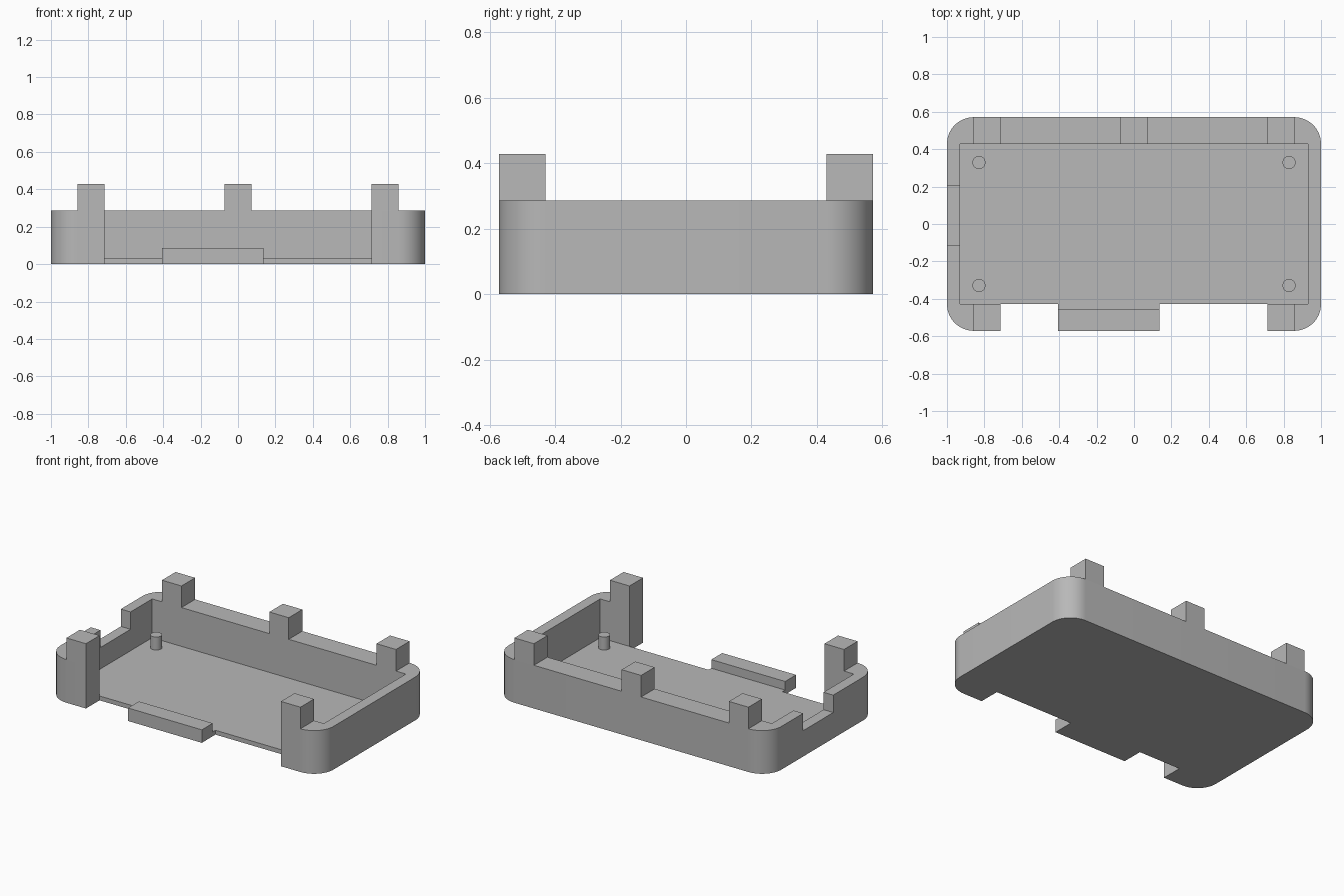
import bpy
import bmesh
from math import cos, sin, radians

default = bpy.data.objects.get("Cube")
if default:
    bpy.data.objects.remove(default, do_unlink=True)

# Plan dimensions
HX, HY, WALL_Z = 1.0, 0.571, 0.286
IN_X, IN_Y, FLOOR = 0.929, 0.429, 0.029
RADIUS, POST_TOP = 0.143, 0.429
OPEN_X = 0.714

grey = bpy.data.materials.new("plain grey")
grey.use_nodes = True
COLOUR = (0.48, 0.48, 0.48, 1)
grey.diffuse_color = COLOUR
grey.node_tree.nodes["Principled BSDF"].inputs["Base Color"].default_value = COLOUR


def prism(name, outline, z0, z1):
    """Extrude a closed outline upward from z0 to z1."""
    bm = bmesh.new()
    face = bm.faces.new([bm.verts.new((x, y, z0)) for x, y in outline])
    top = bmesh.ops.extrude_face_region(bm, geom=[face])["geom"]
    bmesh.ops.translate(bm, vec=(0, 0, z1 - z0),
                        verts=[g for g in top if isinstance(g, bmesh.types.BMVert)])
    bmesh.ops.recalc_face_normals(bm, faces=bm.faces)
    mesh = bpy.data.meshes.new(name)
    bm.to_mesh(mesh)
    bm.free()
    mesh.materials.append(grey)
    obj = bpy.data.objects.new(name, mesh)
    bpy.context.collection.objects.link(obj)
    return obj


def box(name, x0, x1, y0, y1, z0, z1):
    return prism(name, [(x0, y0), (x1, y0), (x1, y1), (x0, y1)], z0, z1)


def arc(cx, cy, r, start, sweep, steps):
    angles = [radians(start + sweep * i / steps) for i in range(steps + 1)]
    return [(cx + r * cos(a), cy + r * sin(a)) for a in angles]


def activate(obj):
    bpy.ops.object.select_all(action='DESELECT')
    obj.select_set(True)
    bpy.context.view_layer.objects.active = obj


def cut(target, cutter):
    cutter.hide_render = True
    mod = target.modifiers.new("cut", 'BOOLEAN')
    mod.operation = 'DIFFERENCE'
    mod.solver = 'EXACT'
    mod.object = cutter
    activate(target)
    bpy.ops.object.modifier_apply(modifier=mod.name)
    bpy.data.objects.remove(cutter, do_unlink=True)


def smooth(obj):
    activate(obj)
    bpy.ops.object.shade_smooth_by_angle(angle=radians(30))


# Tray with rounded upright corners
outline = []
for i, (sx, sy) in enumerate([(1, 1), (-1, 1), (-1, -1), (1, -1)]):
    outline += arc(sx * (HX - RADIUS), sy * (HY - RADIUS), RADIUS, 90 * i, 90, 16)
tray = prism("tray", outline, 0, WALL_Z)

# Cavity, wide front opening and side wall notch
cut(tray, box("cavity_cutter", -IN_X, IN_X, -IN_Y, IN_Y, FLOOR, 0.6))
cut(tray, box("front_cutter", -OPEN_X, OPEN_X, -0.8, -IN_Y, -0.2, 0.6))
cut(tray, box("notch_cutter", -1.2, -0.9, -0.112, 0.203, 0.171, 0.6))
smooth(tray)

# Raised lip in the opening, joined to the floor by a short tongue
box("front_lip", -0.406, 0.135, -HY, -0.457, 0, 0.086)
box("lip_tongue", -0.406, 0.135, -0.457, -IN_Y, 0, FLOOR)

# Square posts along the front and back walls
for side, sx in (("left", 1), ("right", -1)):
    x0, x1 = sorted((sx * OPEN_X, sx * (HX - RADIUS)))
    box("front_post_" + side, x0, x1, -HY, -IN_Y, WALL_Z, POST_TOP)
    box("back_post_" + side, x0, x1, IN_Y, HY, WALL_Z, POST_TOP)
box("back_post_middle", -0.071, 0.071, IN_Y, HY, WALL_Z, POST_TOP)

# Round locating pegs on the floor
for side, sx in (("left", 1), ("right", -1)):
    for end, sy in (("front", -1), ("back", 1)):
        ring = arc(sx * 0.829, sy * 0.329, 0.035, 0, 360, 32)[:-1]
        smooth(prism(f"peg_{end}_{side}", ring, FLOOR, 0.115))
